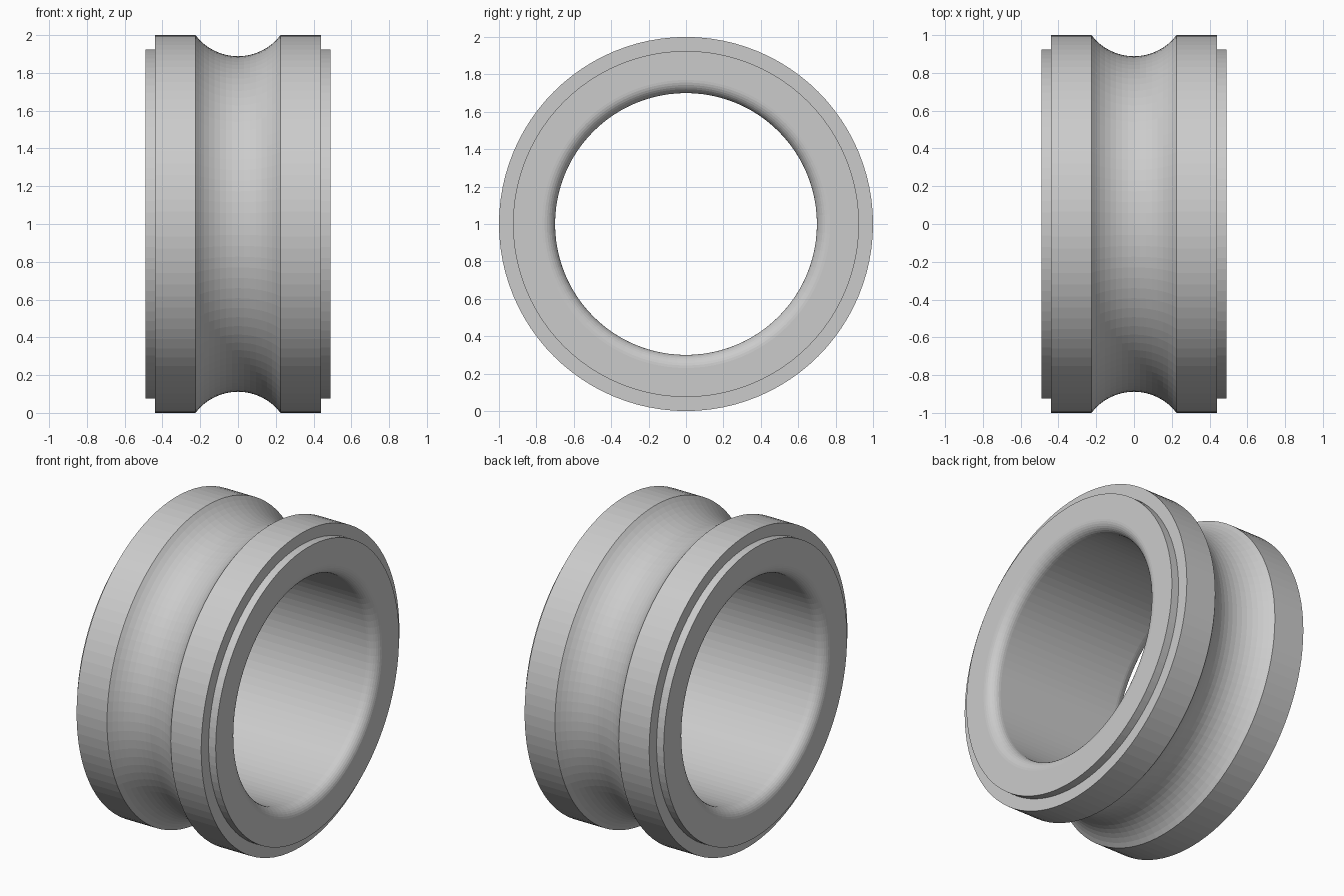
import bpy, bmesh
from math import sin, cos, pi, asin, radians
from mathutils import Matrix

if "Cube" in bpy.data.objects:
    bpy.data.objects.remove(bpy.data.objects["Cube"])

SEGMENTS = 96
OUTER, LIP, BORE = 1.0, 0.925, 0.70
HALF, SHOULDER, GROOVE = 0.49, 0.44, 0.225
DEPTH, FILLET = 0.112, 0.07

# Right half of the cross-section as (x, radius): groove arc, rim, stepped lip, rounded bore edge
groove_r = (GROOVE**2 + DEPTH**2) / (2 * DEPTH)
sweep = asin(GROOVE / groove_r)
half = []
for i in range(9):
    a = sweep * i / 8
    half.append((groove_r * sin(a), OUTER - DEPTH + groove_r * (1 - cos(a))))
half += [(SHOULDER, OUTER), (SHOULDER, LIP), (HALF, LIP)]
for i in range(9):
    a = pi / 2 * i / 8
    half.append((HALF - FILLET + FILLET * cos(a), BORE + FILLET - FILLET * sin(a)))

# Mirror the section into a closed loop
profile = half + [(-x, r) for x, r in reversed(half[1:])]

# Revolve the section around the x axis
bm = bmesh.new()
rings = []
for s in range(SEGMENTS):
    t = 2 * pi * s / SEGMENTS
    rings.append([bm.verts.new((x, r * sin(t), r * cos(t))) for x, r in profile])
n = len(profile)
for s in range(SEGMENTS):
    a, b = rings[s], rings[(s + 1) % SEGMENTS]
    for i in range(n):
        j = (i + 1) % n
        bm.faces.new((a[i], a[j], b[j], b[i]))
bmesh.ops.recalc_face_normals(bm, faces=bm.faces)
bmesh.ops.transform(bm, matrix=Matrix.Translation((0, 0, OUTER)), verts=bm.verts)

mesh = bpy.data.meshes.new("grooved_ring")
bm.to_mesh(mesh)
bm.free()
ring = bpy.data.objects.new("grooved_ring", mesh)
bpy.context.collection.objects.link(ring)
